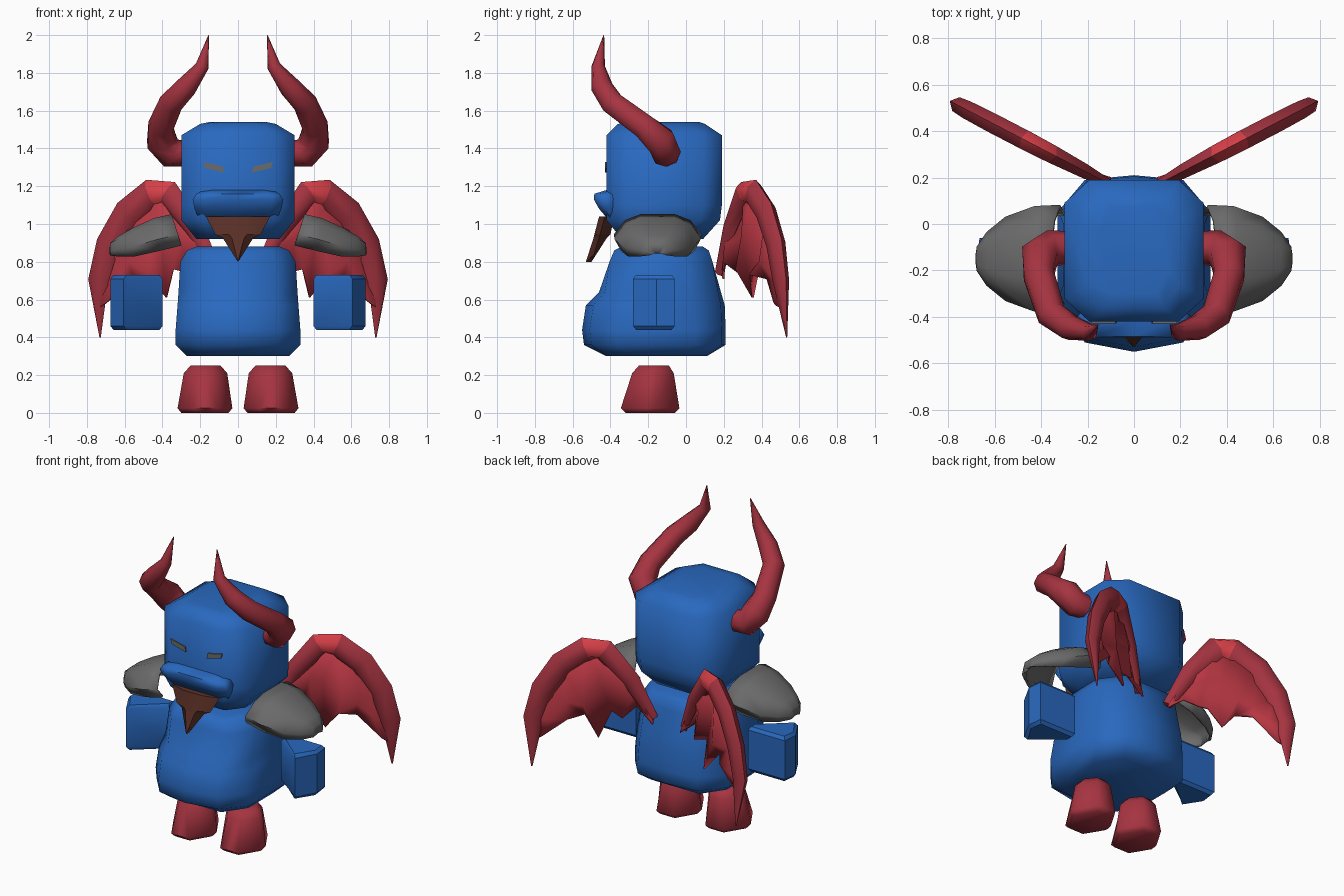
import bpy, bmesh, math
from mathutils import Vector

cube = bpy.data.objects.get("Cube")
if cube:
    bpy.data.objects.remove(cube, do_unlink=True)


def material(name, rgb):
    m = bpy.data.materials.new(name)
    m.use_nodes = True
    color = (*rgb, 1)
    m.diffuse_color = color
    m.node_tree.nodes["Principled BSDF"].inputs["Base Color"].default_value = color
    return m


BLUE = material("blue", (0.022, 0.14, 0.52))
RED = material("red", (0.38, 0.034, 0.052))
CRIMSON = material("crimson", (0.48, 0.038, 0.056))
BRIGHT_RED = material("bright_red", (0.68, 0.05, 0.065))
GREY = material("grey", (0.145, 0.145, 0.145))
BROWN = material("brown", (0.105, 0.03, 0.02))


def loft(name, rings, mat, side=1, closed=True, thickness=0, angle=60):
    """Skin a list of equal-length rings, optionally mirrored to the other side."""
    bm = bmesh.new()
    rows = [[bm.verts.new((x * side, y, z)) for x, y, z in r] for r in rings]
    n = len(rows[0])
    for a, b in zip(rows, rows[1:]):
        for i in range(n if closed else n - 1):
            j = (i + 1) % n
            bm.faces.new((a[i], a[j], b[j], b[i]))
    if closed:
        bm.faces.new(rows[0])
        bm.faces.new(rows[-1])
    bmesh.ops.remove_doubles(bm, verts=bm.verts, dist=0.0005)
    bmesh.ops.recalc_face_normals(bm, faces=bm.faces)
    mesh = bpy.data.meshes.new(name)
    bm.to_mesh(mesh)
    bm.free()
    mesh.materials.append(mat)
    ob = bpy.data.objects.new(name, mesh)
    bpy.context.collection.objects.link(ob)
    if thickness:
        mod = ob.modifiers.new("thickness", "SOLIDIFY")
        mod.thickness, mod.offset = thickness, 0
    bpy.ops.object.select_all(action="DESELECT")
    ob.select_set(True)
    bpy.context.view_layer.objects.active = ob
    bpy.ops.object.shade_smooth_by_angle(angle=math.radians(angle))
    return ob


def block_ring(z, w, front, back, bulge=0.0, cx=0.0, cut=0.1, flat=0.64):
    """Horizontal section: a chamfered rectangle with a soft point front and back."""
    half = [(0, front - bulge), (w * flat, front), (w, front + cut),
            (w, back - cut), (w * flat, back), (0, back + bulge / 2)]
    pts = half + [(-x, y) for x, y in half[-2:0:-1]]
    return [(cx + x, y, z) for x, y in pts]


def tube(name, path, normal, flat, sides, mat, side):
    """Tapered tube through (x, y, z, radius) points."""
    pts = [Vector(p[:3]) for p in path]
    rings, ref = [], Vector(normal)
    for i, p in enumerate(pts):
        t = (pts[min(i + 1, len(pts) - 1)] - pts[max(i - 1, 0)]).normalized()
        a = ref.cross(t).normalized()
        ref = t.cross(a).normalized()
        r = path[i][3]
        angles = [math.tau * k / sides for k in range(sides)]
        rings.append([p + a * r * math.cos(k) + ref * r * flat * math.sin(k) for k in angles])
    return loft(name, rings, mat, side)


# Head, muzzle and body
loft("head", [block_ring(*r) for r in [
    (0.92, .22, -.34, .09), (1.02, .30, -.42, .18), (1.10, .30, -.42, .19),
    (1.47, .30, -.42, .19), (1.53, .20, -.36, .10), (1.54, .15, -.30, .07)]], BLUE)
loft("muzzle", [block_ring(z, w, f, -.36, 0, 0, .03, .75) for z, w, f in [
    (1.01, .20, -.40), (1.08, .23, -.46), (1.13, .24, -.488),
    (1.16, .22, -.485), (1.18, .18, -.42)]], BLUE)
loft("body", [block_ring(*r, cut=.14) for r in [
    (0.30, .27, -.42, .11), (0.36, .33, -.50, .19, .04), (0.44, .33, -.51, .19, .04),
    (0.57, .32, -.49, .185, .04), (0.64, .315, -.43, .17, .03), (0.80, .305, -.405, .14),
    (0.86, .27, -.38, .12), (0.88, .22, -.34, .09)]], BLUE)

# Pointed beard under the muzzle
loft("beard", [[(-w, f + .03, z), (-w * .4, f, z), (w * .4, f, z), (w, f + .03, z),
                (w * .6, b, z), (-w * .6, b, z)] for z, w, f, b in [
    (1.04, .17, -.46, -.38), (0.945, .12, -.485, -.40),
    (0.925, .08, -.49, -.42), (0.80, .001, -.53, -.525)]], BROWN, angle=30)

# Wings lie in a vertical plane swept backwards
SWEEP = 0.52
WING_NORMAL = Vector((-SWEEP, 1, 0)).normalized()


def on_wing(x, z, pleat=0.0):
    tip_bend = 0.12 * max(0, 0.7 - z)
    return Vector((x, 0.185 + SWEEP * (x - 0.13) + tip_bend, z)) + WING_NORMAL * pleat


BONE = [(.11, .74, .03), (.23, .98, .055), (.37, 1.165, .07), (.46, 1.165, .075),
        (.59, 1.06, .075), (.69, .89, .07), (.74, .70, .06), (.73, .40, .004)]
HEM = [(.11, .71), (.20, .80), (.27, .74), (.33, .76), (.39, .61), (.47, .73),
       (.56, .71), (.69, .58)]

for side, label in ((1, "left"), (-1, "right")):
    # Legs
    loft(label + "_leg", [block_ring(z, w, f, b, 0, cx, cut, .42) for z, w, f, b, cx, cut in [
        (0.0, .125, -.32, -.06, .175, .12), (0.025, .145, -.345, -.035, .175, .14),
        (0.21, .115, -.285, -.065, .172, .09), (0.25, .08, -.25, -.09, .172, .06)]], RED, side)

    # Hands, turned inwards
    loft(label + "_hand", [[(.40 + s, -.13 + s, z), (.605 - s, -.28 + s, z),
                            (.675 - s, -.155, z), (.665 - s, -.06 - s, z),
                            (.40 + s, -.06 - s, z)] for z, s in [
        (0.44, .015), (0.46, 0), (0.71, 0), (0.73, .015)]], BLUE, side, angle=35)

    # Shoulder guards: open arched shells
    shell = []
    for x, half, top, bottom, slant in [(.30, .225, 1.045, .89, .05), (.42, .22, 1.025, .86, .02),
                                        (.55, .175, .975, .83, 0), (.63, .11, .93, .83, 0),
                                        (.67, .05, .895, .835, 0)]:
        mid = bottom + (top - bottom) * .35
        arch = [(-.85, bottom), (-1, mid), (-.75, (mid + top) / 2 + .02), (-.4, top),
                (.4, top), (.75, (mid + top) / 2 + .02), (1, mid), (.85, bottom)]
        shell.append([(x + slant * (z - bottom) / (top - bottom), -.15 + half * u, z)
                      for u, z in arch])
    shell.append([(.675, -.15 + (p[1] + .15) * .3, .845) for p in shell[-1]])
    loft(label + "_shoulder_guard", shell, GREY, side, closed=False, thickness=.015)

    # Horns
    tube(label + "_horn", [
        (.28, -.10, 1.375, .07), (.355, -.105, 1.375, .08), (.405, -.135, 1.44, .085),
        (.41, -.22, 1.515, .07), (.355, -.39, 1.64, .065), (.275, -.445, 1.725, .058),
        (.19, -.465, 1.835, .036), (.155, -.435, 2.0, .002)], (0, 1, 0), 1, 8, RED, side)

    # Wing bone with a bright knuckle at its highest bend
    bone = tube(label + "_wing_bone", [(*on_wing(x, z), r) for x, z, r in BONE],
                WING_NORMAL, .65, 6, RED, side)
    bone.data.materials.append(BRIGHT_RED)
    for face in bone.data.polygons:
        if face.center.z > 1.07 and .385 < abs(face.center.x) < .445:
            face.material_index = 1

    # Pleated wing membrane
    top_edge = [on_wing(x, z) for x, z, r in BONE[:-1]]
    top_edge.append(on_wing(.735, .55))
    hem = [on_wing(x, z, .025 * (-1) ** i) for i, (x, z) in enumerate(HEM)]
    middle = [a.lerp(b, .55) + WING_NORMAL * .01 * (-1) ** i
              for i, (a, b) in enumerate(zip(top_edge, hem))]
    loft(label + "_wing_membrane", [top_edge, middle, hem], CRIMSON, side,
         closed=False, thickness=.012)

    # Slanted eyes as thin plates
    loft(label + "_eye", [[(.075, y, 1.272), (.175, y, 1.297), (.185, y, 1.328), (.08, y, 1.304)]
                          for y in (-.419, -.4275)], GREY, side, angle=30)
